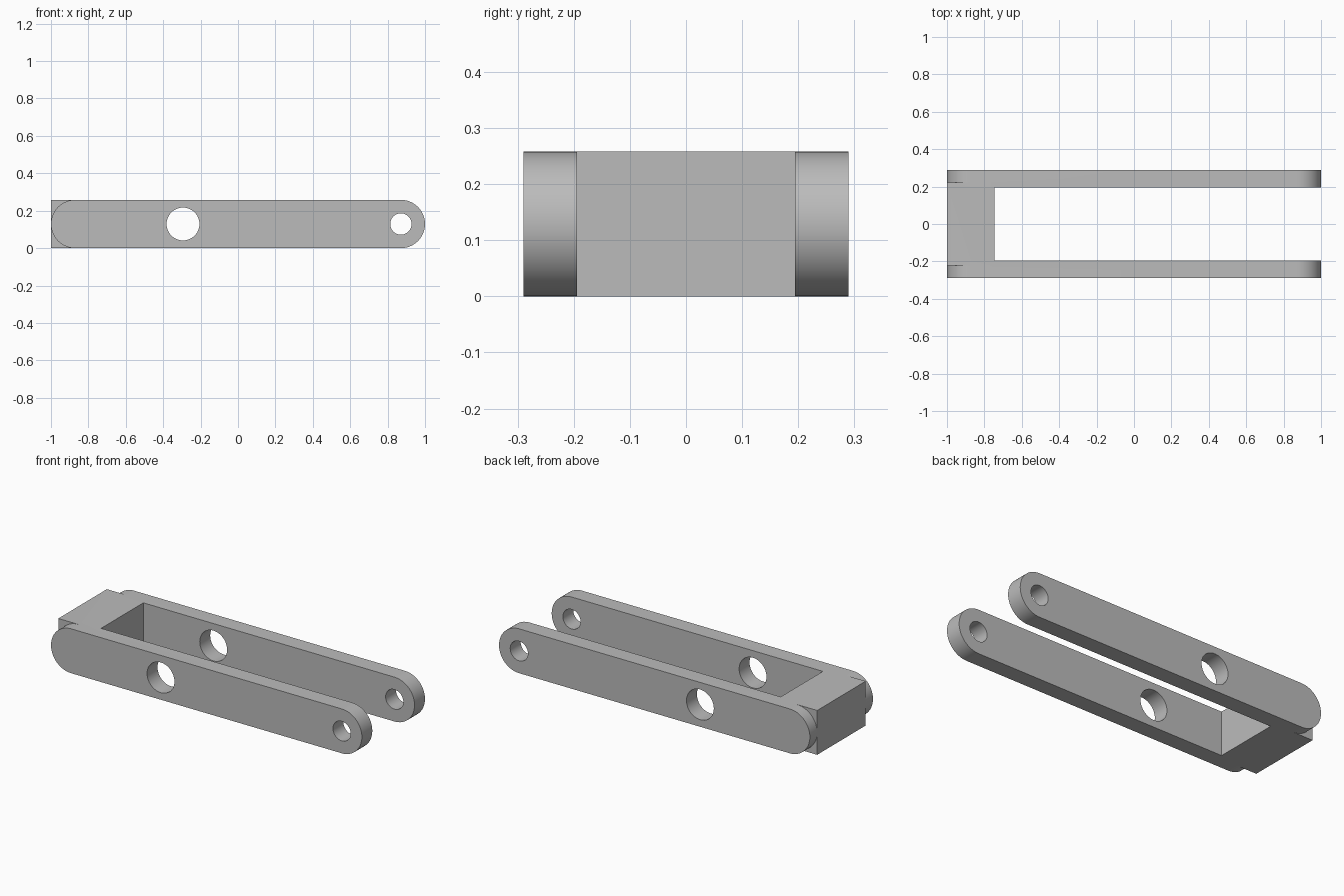
import bpy, bmesh, math
from mathutils import Matrix

if "Cube" in bpy.data.objects:
    bpy.data.objects.remove(bpy.data.objects["Cube"])

HEIGHT = 0.258
R = HEIGHT / 2
ARM_IN, ARM_OUT = 0.194, 0.29
BLOCK_HALF = 0.223

grey = bpy.data.materials.new("grey metal")
grey.diffuse_color = (0.5, 0.5, 0.5, 1)
grey.use_nodes = True
grey.node_tree.nodes["Principled BSDF"].inputs["Base Color"].default_value = grey.diffuse_color


def add_object(name, bm):
    bmesh.ops.recalc_face_normals(bm, faces=bm.faces)
    mesh = bpy.data.meshes.new(name)
    bm.to_mesh(mesh)
    bm.free()
    mesh.materials.append(grey)
    obj = bpy.data.objects.new(name, mesh)
    bpy.context.collection.objects.link(obj)
    return obj


def prism(name, points, y0, y1):
    """Extrude an x-z outline along y."""
    bm = bmesh.new()
    face = bm.faces.new([bm.verts.new((x, y0, z)) for x, z in points])
    ext = bmesh.ops.extrude_face_region(bm, geom=[face])
    verts = [v for v in ext["geom"] if isinstance(v, bmesh.types.BMVert)]
    bmesh.ops.translate(bm, verts=verts, vec=(0, y1 - y0, 0))
    return add_object(name, bm)


def arc(cx, r, start, end, n):
    return [(cx + r * math.cos(start + (end - start) * i / n),
             R + r * math.sin(start + (end - start) * i / n)) for i in range(n + 1)]


def combine(target, tool, operation):
    mod = target.modifiers.new(operation.lower(), "BOOLEAN")
    mod.operation, mod.solver, mod.object = operation, "EXACT", tool
    bpy.context.view_layer.objects.active = target
    bpy.ops.object.modifier_apply(modifier=mod.name)
    bpy.data.objects.remove(tool)


# End block joining the two arms
frame = prism("clevis_frame", [(-1, 0), (-0.745, 0), (-0.745, HEIGHT), (-1, HEIGHT)],
              -BLOCK_HALF, BLOCK_HALF)

# Round-ended side arms
h = math.pi / 2
outline = arc(1 - R, R, -h, h, 32) + arc(R - 1, R, h, 3 * h, 32)
for side, y0, y1 in (("front", -ARM_OUT, -ARM_IN), ("back", ARM_IN, ARM_OUT)):
    combine(frame, prism(side + "_arm", outline, y0, y1), "UNION")

# Pivot hole and smaller pin hole through both arms
for name, x, r in (("pivot_hole", -0.294, 0.088), ("pin_hole", 1 - R, 0.057)):
    combine(frame, prism(name, arc(x, r, 0, 4 * h, 48)[:-1], -0.4, 0.4), "DIFFERENCE")

# Smooth round surfaces, sharp edges
frame.select_set(True)
bpy.context.view_layer.objects.active = frame
bpy.ops.object.shade_smooth_by_angle(angle=math.radians(30))
